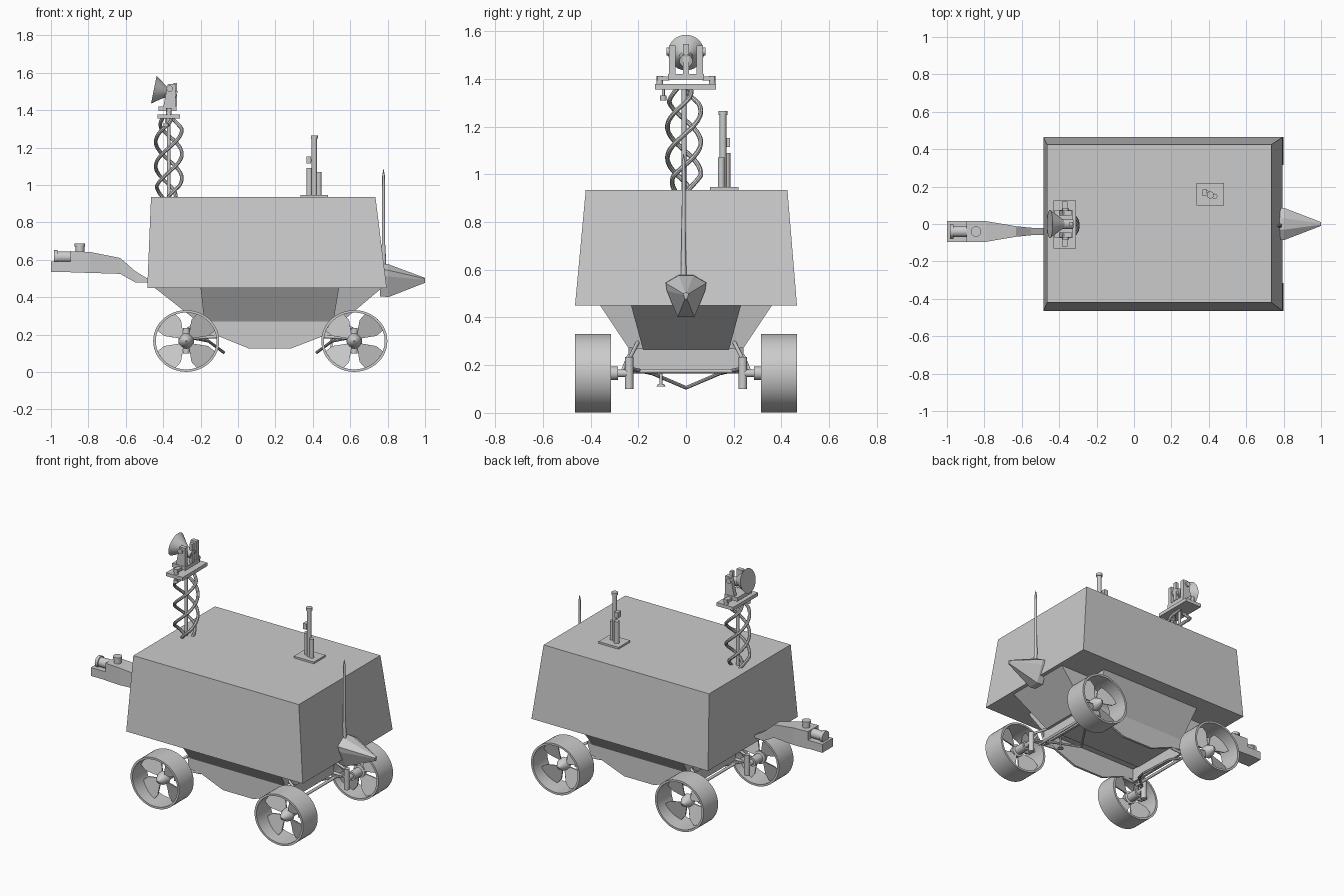
import bpy, bmesh
from math import sin, cos, pi, radians
from mathutils import Vector

if "Cube" in bpy.data.objects:
    bpy.data.objects.remove(bpy.data.objects["Cube"])


def loft(name, rings):
    """Skin a closed solid through rings of equal point count."""
    bm = bmesh.new()
    vs = [[bm.verts.new(p) for p in r] for r in rings]
    n = len(rings[0])
    for a, b in zip(vs, vs[1:]):
        for i in range(n):
            bm.faces.new((a[i], a[(i + 1) % n], b[(i + 1) % n], b[i]))
    bm.faces.new(vs[0])
    bm.faces.new(vs[-1])
    bmesh.ops.recalc_face_normals(bm, faces=bm.faces)
    me = bpy.data.meshes.new(name)
    bm.to_mesh(me)
    bm.free()
    ob = bpy.data.objects.new(name, me)
    bpy.context.collection.objects.link(ob)
    return ob


def rect(x0, x1, y0, y1, z):
    return [(x0, y0, z), (x1, y0, z), (x1, y1, z), (x0, y1, z)]


def box(name, x0, x1, y0, y1, z0, z1):
    return loft(name, [rect(x0, x1, y0, y1, z0), rect(x0, x1, y0, y1, z1)])


def smooth(ob):
    bpy.ops.object.select_all(action='DESELECT')
    ob.select_set(True)
    bpy.context.view_layer.objects.active = ob
    bpy.ops.object.shade_smooth_by_angle(angle=radians(35))
    return ob


def rod(name, a, b, r1, r2=None, n=16):
    """Straight (optionally tapered) round bar from a to b."""
    a, b = Vector(a), Vector(b)
    q = (b - a).to_track_quat('Z', 'Y')
    ring = lambda c, r: [c + q @ Vector((r * cos(2 * pi * i / n), r * sin(2 * pi * i / n), 0)) for i in range(n)]
    return smooth(loft(name, [ring(a, r1), ring(b, r1 if r2 is None else r2)]))


def tube(name, pts, r):
    """Bent round bar along points."""
    cu = bpy.data.curves.new(name, 'CURVE')
    cu.dimensions = '3D'
    cu.bevel_depth = r
    cu.bevel_resolution = 2
    cu.use_fill_caps = True
    sp = cu.splines.new('POLY')
    sp.points.add(len(pts) - 1)
    for p, co in zip(sp.points, pts):
        p.co = (*co, 1)
    ob = bpy.data.objects.new(name, cu)
    bpy.context.collection.objects.link(ob)
    bpy.ops.object.select_all(action='DESELECT')
    ob.select_set(True)
    bpy.context.view_layer.objects.active = ob
    bpy.ops.object.convert(target='MESH')
    return smooth(bpy.context.object)


def revolve(name, prof, loc, sx=1.0, n=40, closed=False, side=1):
    """Turn (radius, y) profile about the y axis."""
    bm = bmesh.new()
    rings = [[bm.verts.new((loc[0] + r * sx * cos(2 * pi * i / n), loc[1] + side * y,
                            loc[2] + r * sin(2 * pi * i / n))) for i in range(n)] for r, y in prof]
    pairs = list(zip(rings, rings[1:])) + ([(rings[-1], rings[0])] if closed else [])
    for a, b in pairs:
        for i in range(n):
            bm.faces.new((a[i], a[(i + 1) % n], b[(i + 1) % n], b[i]))
    if not closed:
        bm.faces.new(rings[0])
        bm.faces.new(rings[-1])
    bmesh.ops.recalc_face_normals(bm, faces=bm.faces)
    me = bpy.data.meshes.new(name)
    bm.to_mesh(me)
    bm.free()
    ob = bpy.data.objects.new(name, me)
    bpy.context.collection.objects.link(ob)
    return smooth(ob)


# Main body and the two crossing lower hulls
loft("body", [rect(-.485, .795, -.465, .465, .45), rect(-.465, .735, -.42, .425, .935)])
loft("wide_hull", [rect(-.18, .51, -.24, .24, .27), rect(-.2, .54, -.36, .36, .45)])
loft("long_hull", [rect(-.21, .55, -.18, .18, .265), rect(-.445, .77, -.23, .23, .45)])

# Belly skirts and end plates
skirt = [(-.2, .275), (-.18, .2), (-.1, .19), (.06, .125), (.28, .125), (.45, .19), (.52, .2), (.55, .275)]
for s in (-1, 1):
    loft("belly_skirt", [[(x, s * y, z) for x, z in skirt] for y in (.225, .24)])
for x in (-.19, .525):
    box("belly_end_plate", x - .008, x + .008, -.235, .235, .18, .27)

# Wheels: thin rim, four blade spokes, cone hub, suspension
WZ = .166
for wx, inward in ((-.277, 1), (.622, -1)):
    for s in (-1, 1):
        c = (wx, 0, WZ)
        revolve("wheel_rim", [(.165, .315), (.165, .465), (.152, .465), (.152, .315)], c, 1.07, 48, True, s)
        revolve("wheel_hub", [(.028, .285), (.028, .36), (.042, .365), (.036, .395), (.018, .425), (.004, .435)],
                c, 1, 20, False, s)
        for k in range(4):
            a0 = pi / 4 + k * pi / 2
            outline = [(.025, -.3), (.07, -.5), (.115, -.55), (.157, -.42), (.157, 0),
                       (.157, .42), (.115, .55), (.07, .5), (.025, .3)]
            loft("wheel_blade", [[(wx + 1.05 * r * cos(a0 + t), s * (.375 + .03 * t + d),
                                   WZ + r * sin(a0 + t)) for r, t in outline] for d in (-.004, .004)])
        rod("axle_stub", (wx, s * .23, WZ), (wx, s * .32, WZ), .016)
        rod("axle_motor", (wx, s * .238, .1), (wx, s * .238, .235), .018)
        rod("upper_link", (wx, s * .238, .225), (wx + inward * .12, s * .2, .3), .008)
        rod("trailing_link", (wx, s * .235, .18), (wx + inward * .17, s * .23, .19), .009)
        rod("strut", (wx, s * .27, WZ), (wx + inward * .05, s * .24, .24), .007)
    tube("cross_stay", [(wx + inward * .02, -.23, .185), (wx + inward * .12, -.14, .165),
                        (wx + inward * .2, 0, .105), (wx + inward * .12, .14, .165),
                        (wx + inward * .02, .23, .185)], .008)
    rod("cross_bar", (wx + inward * .06, -.235, .175), (wx + inward * .06, .235, .175), .009)
rod("belly_sensor", (.5, -.105, .19), (.5, -.105, .12), .006)
rod("belly_sensor_foot", (.5, -.105, .11), (.5, -.105, .122), .02, .012)

# Spiral mast
mx, my = -.37, -.008
rod("mast_pole", (mx, my, .93), (mx, my, 1.36), .01)
for k in range(3):
    pts = []
    for i in range(41):
        t = i / 40
        r = .07 * min(1, .55 + 3 * t, .45 + 4 * (1 - t))
        a = 2 * pi * (k / 3 + 1.1 * t) + .4
        pts.append((mx + r * cos(a), my + r * sin(a), .93 + .43 * t))
    tube("mast_spiral", pts, .01)

# Mast head: platform, brackets and dish
box("mast_platform", -.43, -.31, -.13, .125, 1.355, 1.378)
box("mast_upper_plate", -.425, -.33, -.075, .075, 1.395, 1.42)
for s in (-1, 1):
    rod("platform_post", (mx, s * .11, 1.375), (mx, s * .11, 1.412), .014)
    box("platform_rail", -.385, -.355, min(s * .07, s * .12), max(s * .07, s * .12), 1.392, 1.41)
    loft("dish_bracket", [[(x, s * y, z) for x, z in
         ((-.40, 1.415), (-.335, 1.415), (-.335, 1.54), (-.375, 1.54))] for y in (.045, .072)])
    rod("bracket_pivot", (-.365, s * .05, 1.515), (-.365, s * .082, 1.515), .017)
rod("sensor_stem", (-.385, -.095, 1.36), (-.385, -.095, 1.325), .006)
rod("sensor_bulb", (-.385, -.095, 1.33), (-.385, -.095, 1.31), .013)
rod("dish_block", (-.40, 0, 1.495), (-.33, 0, 1.475), .028)
box("dish_counterweight", -.345, -.325, -.012, .012, 1.42, 1.545)
d = Vector((-.98, 0, .2)).normalized()
dc = Vector((-.45, 0, 1.51))
rod("dish", dc - d * .075, dc, .022, .076, 32)

# Roof antenna cluster
box("antenna_base", .335, .48, .1, .22, .935, .947)
rod("antenna_pole", (.408, .155, .94), (.408, .155, 1.25), .014)
rod("antenna_cap", (.408, .155, 1.248), (.408, .155, 1.266), .019)
rod("antenna_canister", (.382, .17, .94), (.382, .17, 1.09), .016)
rod("antenna_canister", (.432, .148, .94), (.432, .148, 1.07), .014)
box("antenna_camera", .365, .39, .15, .185, 1.115, 1.152)
rod("antenna_camera_arm", (.385, .165, 1.133), (.408, .155, 1.133), .007)

# Rear whip and spike
rod("whip_socket", (.782, -.01, .5), (.778, -.01, .68), .013, .01)
rod("whip", (.778, -.01, .6), (.778, -.01, 1.05), .009, .007)
rod("whip_tip", (.778, -.01, 1.05), (.778, -.01, 1.085), .007, .001)
half = [(.03, .58), (.085, .548), (.08, .515), (.035, .405)]
sec = half + [(-y, z) for y, z in reversed(half)]
loft("rear_spike", [[(.76, y, z) for y, z in sec], [(.805, y, z - .004) for y, z in sec],
                    [(1.0, y * .12, .49 + (z - .49) * .15) for y, z in sec]])

# Front camera arm: sections (x, y centre, half width, bottom, top)
arm = [(-.46, -.04, .018, .48, .485), (-.55, -.04, .02, .48, .54), (-.63, -.04, .028, .525, .61),
       (-.79, -.04, .055, .53, .642), (-.895, -.04, .055, .533, .646)]
loft("camera_arm", [[(x, y - w, a), (x, y + w, a), (x, y + w, b), (x, y - w, b)] for x, y, w, a, b in arm])
box("camera_tray", -1.0, -.89, -.095, .015, .535, .59)
rod("camera_lens", (-.975, -.04, .615), (-.89, -.04, .615), .03, None, 24)
rod("camera_lens_ring", (-.985, -.04, .615), (-.965, -.04, .615), .037, None, 24)
rod("arm_knob", (-.845, -.04, .64), (-.845, -.04, .672), .023)
rod("arm_knob_cap", (-.845, -.04, .67), (-.845, -.04, .686), .028)
